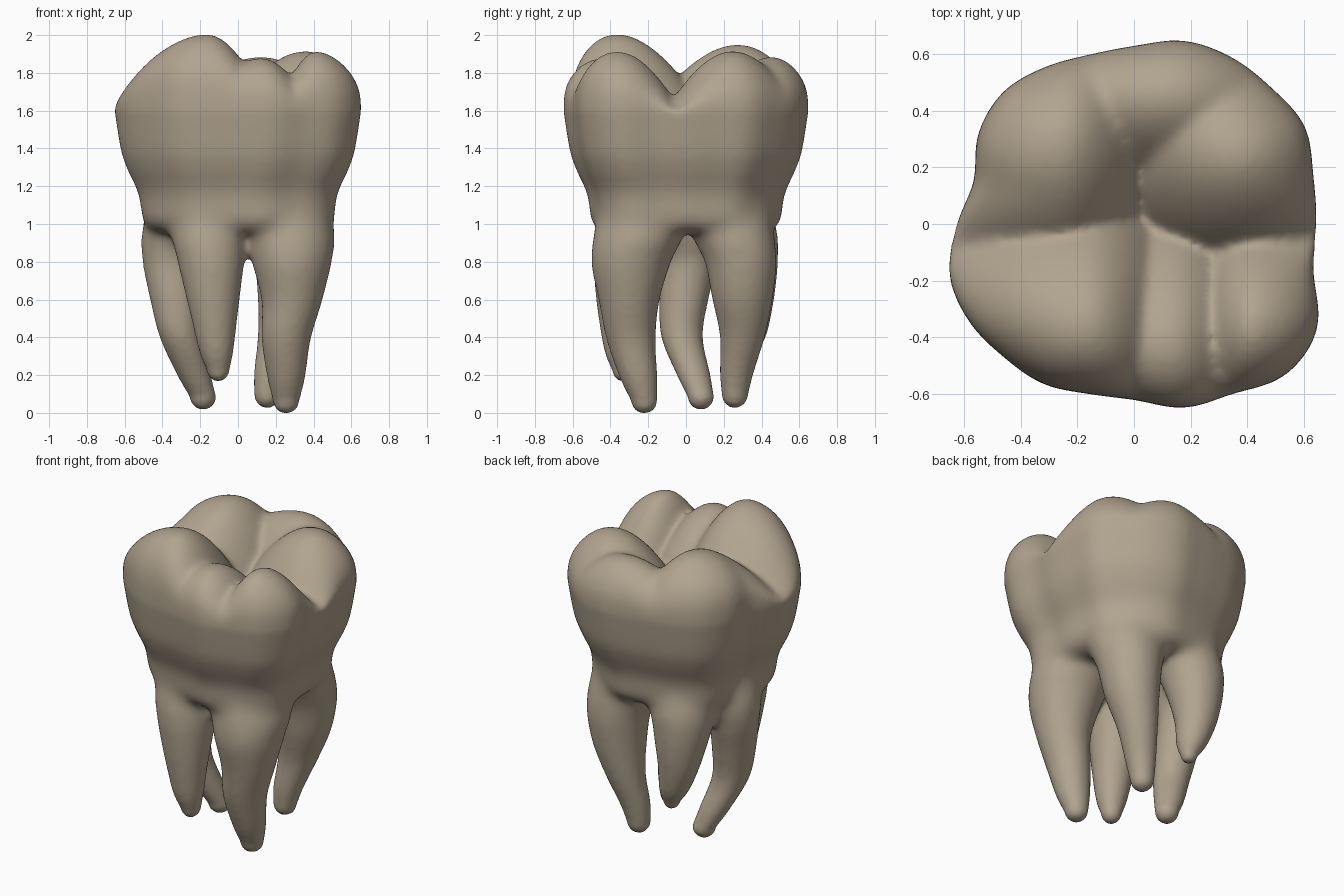
import bpy, bmesh
from math import sin, cos, pi, exp, log
from mathutils import Vector

if "Cube" in bpy.data.objects:
    bpy.data.objects.remove(bpy.data.objects["Cube"])

SEGMENTS = 96
WAIST = 1.6       # height of the widest crown ring
ROOT_START = .95  # height where the roots leave the neck
ROOT_SINK = 1.14  # height the roots reach inside the neck

# Crown outline: radius at equal angle steps, starting at +x
OUTLINE = [.64, .65, .69, .68, .68, .67, .63, .62, .64, .66, .64, .59,
           .63, .68, .68, .66, .65, .62, .62, .67, .69, .75, .74, .65]

# Side profile of the neck up to the waist: (height, outline scale)
NECK = [(1.02, .02), (.96, .6), (1, .76), (1.07, .79), (1.14, .8),
        (1.2, .83), (1.3, .9), (1.4, .95), (WAIST, 1)]

# Chewing cusps: (x, y, height, falloff to -x, falloff to +x, falloff in y)
CUSPS = [(-.18, -.44, 2.04, 1, 4, 1.5),     # front right
         (-.28, .31, 1.97, .9, 3.3, 1.5),   # back right
         (.39, .27, 1.94, 1.8, 1.8, 2.4),   # back left
         (.43, -.41, 1.96, 7, 1.8, 2.4),    # front left
         (.12, -.5, 1.91, 2.5, 4, 1.5),     # front ridge
         (.13, .5, 1.92, 1, 1.5, 2.5)]      # back ridge

# Each root: height of its tip centre, then (x, y, radius) at these parts of its drop
DROP = (0, .17, .4, .63, .86, 1)
FRONT_LEFT_ROOT = .07, [(.27, -.25, .24), (.28, -.29, .21), (.28, -.3, .16),
                        (.25, -.29, .13), (.25, -.25, .1), (.25, -.22, .07)]
BACK_LEFT_ROOT = .1, [(.25, .25, .22), (.27, .29, .19), (.26, .3, .16),
                      (.22, .3, .12), (.17, .27, .09), (.15, .26, .07)]
OUTER_RIGHT_ROOT = .09, [(-.34, .02, .18), (-.36, .02, .15), (-.34, -.01, .13),
                         (-.31, -.02, .11), (-.24, .04, .09), (-.19, .08, .07)]
FRONT_RIGHT_ROOT = .23, [(-.16, -.28, .2), (-.15, -.31, .18), (-.14, -.33, .15),
                         (-.13, -.34, .12), (-.12, -.34, .09), (-.11, -.33, .06)]
BACK_RIGHT_ROOT = .34, [(-.19, .29, .2), (-.2, .31, .18), (-.2, .33, .15),
                        (-.19, .34, .12), (-.16, .34, .09), (-.14, .34, .05)]


def catmull(a, b, c, d, t):
    return .5 * (2*b + (c - a)*t + (2*a - 5*b + 4*c - d)*t*t + (3*b - a - 3*c + d)*t**3)


def spline(points, steps):
    """Smooth samples through rows of numbers, leaving out the last row."""
    keys = [points[0]] + points + [points[-1]]
    return [[catmull(*v, k / steps) for v in zip(*keys[i:i + 4])]
            for i in range(len(points) - 1) for k in range(steps)]


def outline(angle):
    """Smooth crown radius in any direction."""
    n = len(OUTLINE)
    f = angle / (2 * pi) * n
    i = int(f)
    return catmull(*(OUTLINE[(i + k) % n] for k in (-1, 0, 1, 2)), f - i)


def chewing_height(x, y):
    """Soft maximum of all cusps; the valleys between them form the grooves."""
    soft = .012
    total = 0
    for cx, cy, h, west, east, ay in CUSPS:
        dx, dy = x - cx, y - cy
        z = h - (west if dx < 0 else east) * dx * dx - ay * dy * dy
        total += exp((z - WAIST) / soft)
    return WAIST + soft * log(total)


def loft(bm, rings):
    """Skin a closed body through rings of points."""
    loops = [[bm.verts.new(p) for p in ring] for ring in rings]
    for low, high in zip(loops, loops[1:]):
        n = len(low)
        for i in range(n):
            j = (i + 1) % n
            bm.faces.new((low[i], low[j], high[j], high[i]))
    bm.faces.new(loops[0][::-1])
    bm.faces.new(loops[-1])


def crown_rings():
    angles = [2 * pi * i / SEGMENTS for i in range(SEGMENTS)]
    edge = [Vector((cos(a), sin(a), 0)) * outline(a) for a in angles]
    rings = [[p * s + Vector((0, 0, z)) for p in edge] for z, s in spline(NECK, 4)]
    steps = 48
    for k in range(steps):
        s = cos(k / steps * pi / 2)
        swell = (1 - s**4) ** .3 if k else 0
        ring = []
        for p in edge:
            q = p * s
            q.z = WAIST + (chewing_height(q.x, q.y) - WAIST) * swell
            ring.append(q)
        rings.append(ring)
    return rings


def root_rings(tip, rows):
    # Upper end sunk into the neck, leaning to the middle
    points = [[.9 * v for v in rows[0]] + [ROOT_SINK]]
    points += [[*row, ROOT_START + (tip - ROOT_START) * d] for row, d in zip(rows, DROP)]
    path = spline(points, 6)
    # Rounded tip
    x, y, r, z = points[-1]
    for k in range(6):
        a = k / 6 * pi / 2
        path.append((x, y, r * cos(a), z - r * sin(a)))
    turns = [2 * pi * i / 32 for i in range(32)]
    return [[Vector((x + r * cos(t), y + r * sin(t), z)) for t in turns]
            for x, y, r, z in path]


# Crown and roots gathered in one mesh
bm = bmesh.new()
loft(bm, crown_rings())
for tip, rows in (FRONT_LEFT_ROOT, BACK_LEFT_ROOT, OUTER_RIGHT_ROOT,
                  FRONT_RIGHT_ROOT, BACK_RIGHT_ROOT):
    loft(bm, root_rings(tip, rows))
bmesh.ops.recalc_face_normals(bm, faces=bm.faces)
mesh = bpy.data.meshes.new("tooth")
bm.to_mesh(mesh)
bm.free()
tooth = bpy.data.objects.new("tooth", mesh)
bpy.context.scene.collection.objects.link(tooth)

# Fuse the parts into one skin
fuse = tooth.modifiers.new("fuse", 'REMESH')
fuse.mode = 'VOXEL'
fuse.voxel_size = .018
soften = tooth.modifiers.new("soften", 'SMOOTH')
soften.factor = .5
soften.iterations = 5
bpy.context.view_layer.update()
graph = bpy.context.evaluated_depsgraph_get()
skin = bpy.data.meshes.new_from_object(tooth.evaluated_get(graph))
tooth.modifiers.clear()
tooth.data = skin

# Blend the roots into the neck, in bands that widen step by step
bm = bmesh.new()
bm.from_mesh(skin)
for k in range(24):
    reach = .1 + .006 * k
    band = [v for v in bm.verts if abs(v.co.z - 1.02) < reach]
    bmesh.ops.smooth_vert(bm, verts=band, factor=.5, use_axis_x=True,
                          use_axis_y=True, use_axis_z=True)

# Stand on the ground, centred
for axis in range(3):
    values = [v.co[axis] for v in bm.verts]
    low, high = min(values), max(values)
    shift = low if axis == 2 else (low + high) / 2
    for v in bm.verts:
        v.co[axis] -= shift
for face in bm.faces:
    face.smooth = True
bm.to_mesh(skin)
bm.free()

# Single tan material
tan = bpy.data.materials.new("tan_enamel")
tan.use_nodes = True
colour = (.44, .37, .275, 1)
tan.diffuse_color = colour
tan.node_tree.nodes["Principled BSDF"].inputs["Base Color"].default_value = colour
skin.materials.clear()
skin.materials.append(tan)
